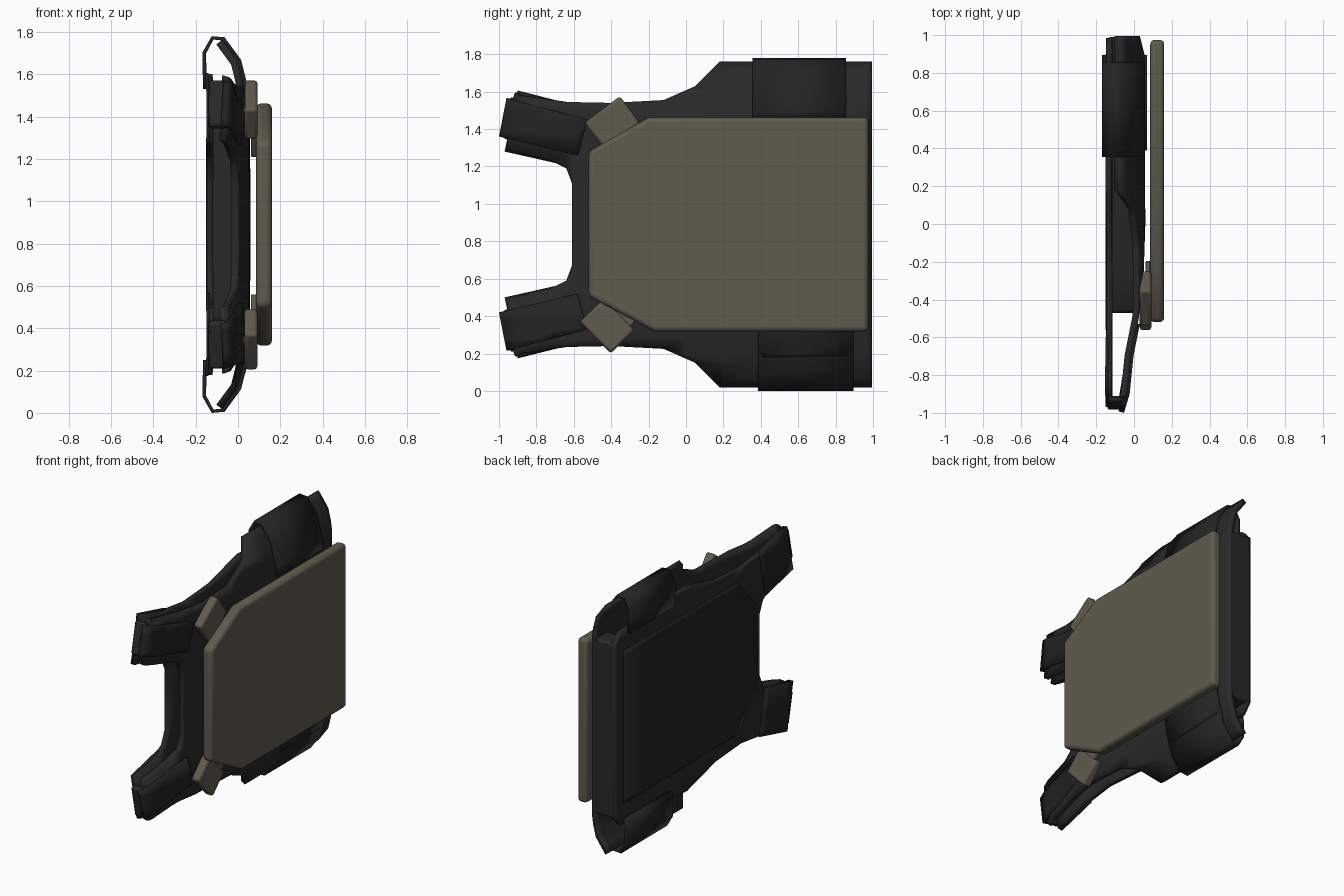
import bpy, bmesh, math
from mathutils import Vector

if "Cube" in bpy.data.objects:
    bpy.data.objects.remove(bpy.data.objects["Cube"])

MID = 0.89  # symmetry height


def material(name, rgb):
    m = bpy.data.materials.new(name)
    m.diffuse_color = (*rgb, 1)
    m.use_nodes = True
    m.node_tree.nodes["Principled BSDF"].inputs["Base Color"].default_value = m.diffuse_color
    return m


BLACK = material("black fabric", (0.022, 0.022, 0.023))
DARK = material("dark webbing", (0.017, 0.017, 0.018))
OLIVE = material("olive drab", (0.115, 0.104, 0.076))


def interp(table, v):
    if v <= table[0][0]:
        return table[0][1]
    for (a, fa), (b, fb) in zip(table, table[1:]):
        if v <= b:
            return fa + (fb - fa) * (v - a) / (b - a)
    return table[-1][1]


def flip(pts):
    return [(a, 2 * MID - z) for a, z in reversed(pts)]


# surface of the front and back of the vest, as x over (y, z)
FRONT_Y = [(-1, -.065), (-.9, -.035), (-.7, -.015), (-.5, .025), (-.3, .05), (0, .06), (.9, .055), (1, .03)]
FRONT_Z = [(0, .06), (.5, .056), (.61, .04), (.77, 0), (.88, -.08)]
BACK_Z = [(0, -.148), (.62, -.145), (.8, -.155), (.88, -.125)]


def front_x(y, z):
    return min(interp(FRONT_Y, y), interp(FRONT_Z, abs(z - MID)))


def back_x(y, z):
    return interp(BACK_Z, abs(z - MID))


def finish(name, bm, mat, thick=0, bevel=0, seg=2):
    me = bpy.data.meshes.new(name)
    bm.to_mesh(me)
    bm.free()
    me.materials.append(mat)
    ob = bpy.data.objects.new(name, me)
    bpy.context.collection.objects.link(ob)
    if thick:
        m = ob.modifiers.new("thickness", 'SOLIDIFY')
        m.thickness, m.offset = thick, -1
    if bevel:
        m = ob.modifiers.new("soft edge", 'BEVEL')
        m.width, m.segments, m.limit_method = bevel, seg, 'ANGLE'
    bpy.ops.object.select_all(action='DESELECT')
    bpy.context.view_layer.objects.active = ob
    ob.select_set(True)
    bpy.ops.object.shade_smooth_by_angle(angle=math.radians(32))
    return ob


def sheet(name, outline, surf, side, mat, thick, lift=0.0):
    """Cut an outline in (y, z) into a grid and drape it over a surface."""
    bm = bmesh.new()
    bm.faces.new([bm.verts.new((0, y, z)) for y, z in outline])
    cuts = [((0, y, 0), (0, 1, 0)) for y in (-.9, -.8, -.7, -.6, -.5, -.4, -.3, -.15, 0, .3, .6, .9, .96)]
    for t in (0, .3, .5, .56, .61, .69, .77, .83):
        cuts += [((0, 0, MID + s * t), (0, 0, 1)) for s in (1, -1)]
    for co, no in cuts:
        bmesh.ops.bisect_plane(bm, geom=bm.verts[:] + bm.edges[:] + bm.faces[:],
                               dist=1e-4, plane_co=co, plane_no=no)
    for f in bm.faces:
        f.normal_update()
        if f.normal.x * side < 0:
            f.normal_flip()
    for v in bm.verts:
        v.co.x = surf(v.co.y, v.co.z) + side * lift
    return finish(name, bm, mat, thick)


def prism(name, outline, x0, x1, mat, bevel=0, seg=2):
    """Solid from an outline in (y, z) between two x values."""
    bm = bmesh.new()
    lo = [bm.verts.new((x0, y, z)) for y, z in outline]
    hi = [bm.verts.new((x1, y, z)) for y, z in outline]
    bm.faces.new(lo)
    bm.faces.new(hi)
    n = len(outline)
    for i in range(n):
        j = (i + 1) % n
        bm.faces.new((lo[i], lo[j], hi[j], hi[i]))
    bmesh.ops.recalc_face_normals(bm, faces=bm.faces[:])
    return finish(name, bm, mat, 0, bevel, seg)


def band(name, profile, y0, y1, mat, thick):
    """Strip swept along y from a profile in (x, z)."""
    bm = bmesh.new()
    a = [bm.verts.new((x, y0, z)) for x, z in profile]
    b = [bm.verts.new((x, y1, z)) for x, z in profile]
    for i in range(len(profile) - 1):
        bm.faces.new((a[i], a[i + 1], b[i + 1], b[i]))
    ob = finish(name, bm, mat, thick)
    ob.modifiers["thickness"].offset = 0
    return ob


# vest front and back
half = [(.995, 1.762), (.18, 1.762), (.05, 1.63), (-.12, 1.555), (-.4, 1.54), (-.64, 1.545),
        (-.92, 1.585), (-.96, 1.29), (-.72, 1.23), (-.64, 1.19), (-.61, 1.11)]
sheet("front_panel", half + flip(half), front_x, 1, BLACK, .035)
back_half = [(.985, 1.5), (.93, 1.56), (.2, 1.6), (-.12, 1.52), (-.4, 1.5), (-.64, 1.53),
             (-.9, 1.6), (-.97, 1.28), (-.72, 1.24), (-.64, 1.19), (-.6, 1.1)]
sheet("back_panel", back_half + flip(back_half), back_x, -1, BLACK, .03)

# padded filling between the panels
pad = [(.99, 1.5), (.86, 1.5), (.8, 1.42), (-.3, 1.42), (-.47, 1.34)]
prism("inner_cushion", pad + flip(pad), -.14, .025, BLACK, .015)

# raised pocket on the back
pocket = [(.9, 1.42), (-.35, 1.42), (-.56, 1.2)]
sheet("back_pocket", pocket + flip(pocket), back_x, -1, DARK, .012, .004)

# wraps, shoulders, clips: one set per side
wrap = [(.05, 1.44), (.048, 1.5), (.006, 1.665), (-.068, 1.767), (-.12, 1.772),
        (-.16, 1.7), (-.158, 1.62), (-.156, 1.53)]
shoulder = [(-.96, 1.565), (-1.0, 1.36), (-.58, 1.26), (-.53, 1.45)]
shoulder_back = [(-.9, 1.605), (-.97, 1.28), (-.66, 1.21), (-.6, 1.53)]
shoulder_end = [(-.94, 1.57), (-.985, 1.36), (-.955, 1.34), (-.91, 1.57)]


def strap(start, d, along, across):
    """Rotated rectangle in (y, z) running from start in direction d."""
    s, d = Vector(start), Vector(d).normalized()
    n = Vector((-d.y, d.x))
    return [tuple(s + d * a + n * w * across) for a, w in
            ((along[0], -1), (along[1], -1), (along[1], 1), (along[0], 1))]


for label, up in (("upper", True), ("lower", False)):
    m = (lambda p: p) if up else flip
    y0, y1 = (.355, .855) if up else (.385, .895)
    band(label + "_side_wrap", m(wrap), y0, y1, DARK, .018)
    sheet(label + "_shoulder_pad", m(shoulder), front_x, 1, DARK, .03, .012)
    sheet(label + "_shoulder_back_pad", m(shoulder_back), back_x, -1, DARK, .015, .004)
    prism(label + "_shoulder_end", m(shoulder_end), -.14, -.055, BLACK, .008, 1)
    start, d = ((-.448, 1.505), (.6, -.8)) if up else ((-.485, 1.495), (.72, -.7))
    prism(label + "_plate_clip", m(strap(start, d, (0, .18), .118)), .03, .092, OLIVE, .014)
    prism(label + "_plate_tab", m(strap(start, d, (.15, .31), .085)), .062, .086, OLIVE, .005)

# flat pouch below the plate
pouch = [(.39, .36), (.39, .205), (.415, .18), (.87, .19), (.895, .215), (.895, .36)]
sheet("front_pouch", pouch, front_x, 1, DARK, .02, .018)

# armour plate
plate = [(-.52, 1.28), (-.2, 1.462), (.975, 1.462), (.975, .318), (-.17, .318), (-.52, .505)]
prism("armour_plate", plate, .086, .16, OLIVE, .024, 3)
